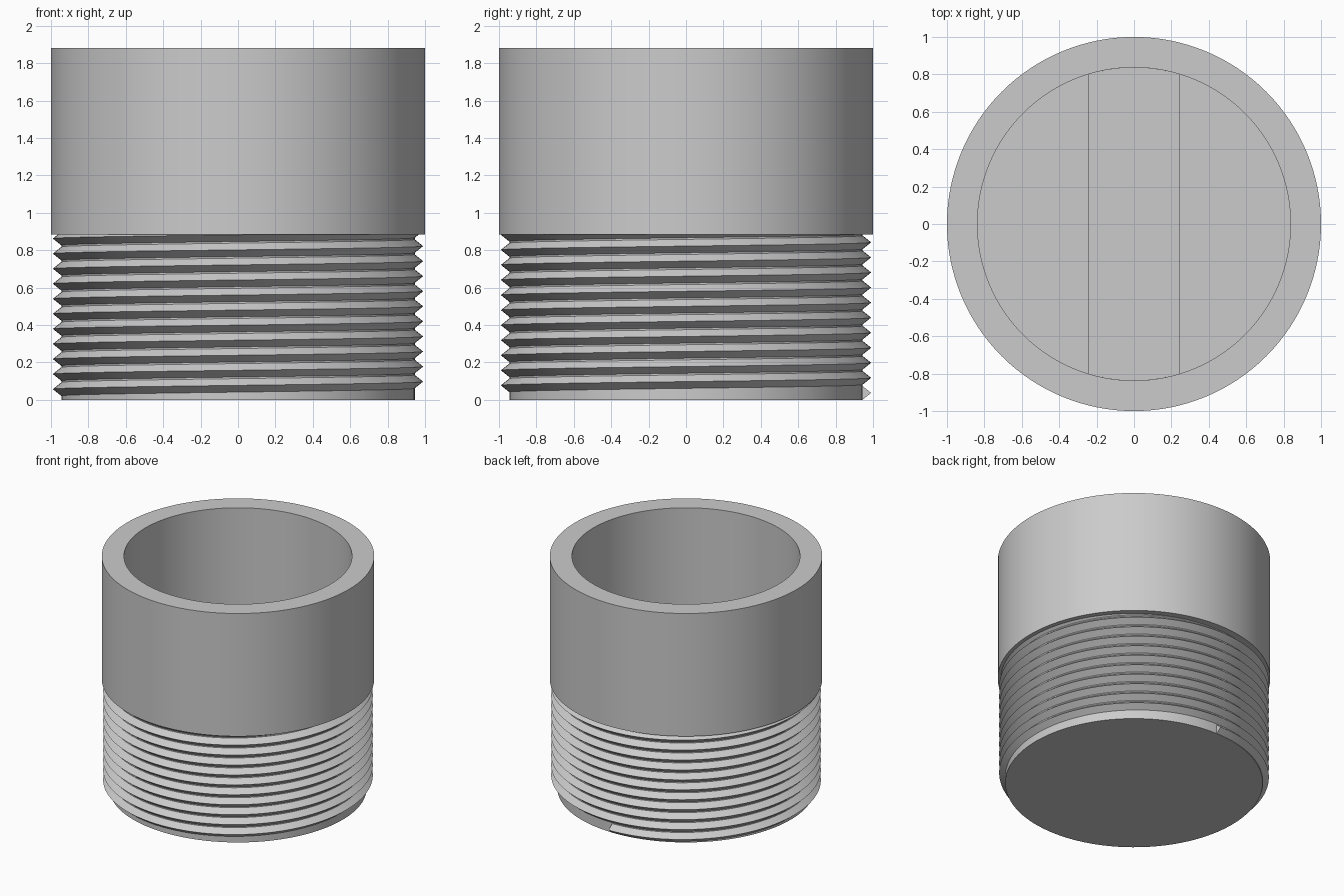
import bpy, bmesh
from math import sin, cos, pi, asin, radians

if "Cube" in bpy.data.objects:
    bpy.data.objects.remove(bpy.data.objects["Cube"], do_unlink=True)

SEG = 128
BORE, ROOT, CREST = 0.837, 0.945, 0.99
SHOULDER, TOP, FLOOR = 0.885, 1.88, 0.16

grey = bpy.data.materials.new("plain_grey")
grey.use_nodes = True
colour = (0.6, 0.6, 0.6, 1)
grey.diffuse_color = colour
grey.node_tree.nodes["Principled BSDF"].inputs["Base Color"].default_value = colour


def finish(name, bm):
    """Turn a bmesh into a grey object with sharp-edged smooth shading."""
    bmesh.ops.remove_doubles(bm, verts=bm.verts, dist=1e-5)
    bmesh.ops.recalc_face_normals(bm, faces=bm.faces)
    mesh = bpy.data.meshes.new(name)
    bm.to_mesh(mesh)
    bm.free()
    mesh.materials.append(grey)
    obj = bpy.data.objects.new(name, mesh)
    bpy.context.collection.objects.link(obj)
    bpy.ops.object.select_all(action='DESELECT')
    obj.select_set(True)
    bpy.context.view_layer.objects.active = obj
    bpy.ops.object.shade_smooth_by_angle(angle=radians(30))
    return obj


# Hollow plug body: collar above, narrower shank below, closed base
bm = bmesh.new()
profile = [(0, 0), (ROOT, 0), (ROOT, SHOULDER), (1, SHOULDER), (1, TOP),
           (BORE, TOP), (BORE, FLOOR), (0, FLOOR)]
verts = [bm.verts.new((r, 0, z)) for r, z in profile]
edges = [bm.edges.new(pair) for pair in zip(verts, verts[1:])]
bmesh.ops.spin(bm, geom=verts + edges, axis=(0, 0, 1), cent=(0, 0, 0),
               angle=2 * pi, steps=SEG, use_merge=True)
finish("plug_body", bm)

# Helical thread: a V section swept round the shank, running into the collar
bm = bmesh.new()
pitch, half, turns = 0.0805, 0.036, 11
section = [(ROOT - 0.01, -half), (ROOT, -half), (CREST, 0), (ROOT, half), (ROOT - 0.01, half)]
rings = []
for i in range(turns * SEG + 1):
    a = pi / 2 + 2 * pi * i / SEG
    z = half + 0.001 + pitch * i / SEG
    rings.append([bm.verts.new((r * cos(a), r * sin(a), z + dz)) for r, dz in section])
for lower, upper in zip(rings, rings[1:]):
    for k in range(len(section)):
        n = (k + 1) % len(section)
        bm.faces.new((lower[k], lower[n], upper[n], upper[k]))
bm.faces.new(rings[0])
bm.faces.new(rings[-1])
finish("screw_thread", bm)

# Grip bar spanning the bore, with ends curved to meet the wall
bm = bmesh.new()
spread, steps = asin(0.245 / BORE), 10
outline = []
for centre in (pi / 2, -pi / 2):
    for i in range(steps + 1):
        a = centre - spread + 2 * spread * i / steps
        outline.append(bm.verts.new((BORE * cos(a), BORE * sin(a), FLOOR)))
base = bm.faces.new(outline)
raised = bmesh.ops.extrude_face_region(bm, geom=[base], use_keep_orig=True)
bmesh.ops.translate(bm, vec=(0, 0, SHOULDER - FLOOR),
                    verts=[v for v in raised["geom"] if isinstance(v, bmesh.types.BMVert)])
finish("grip_bar", bm)
